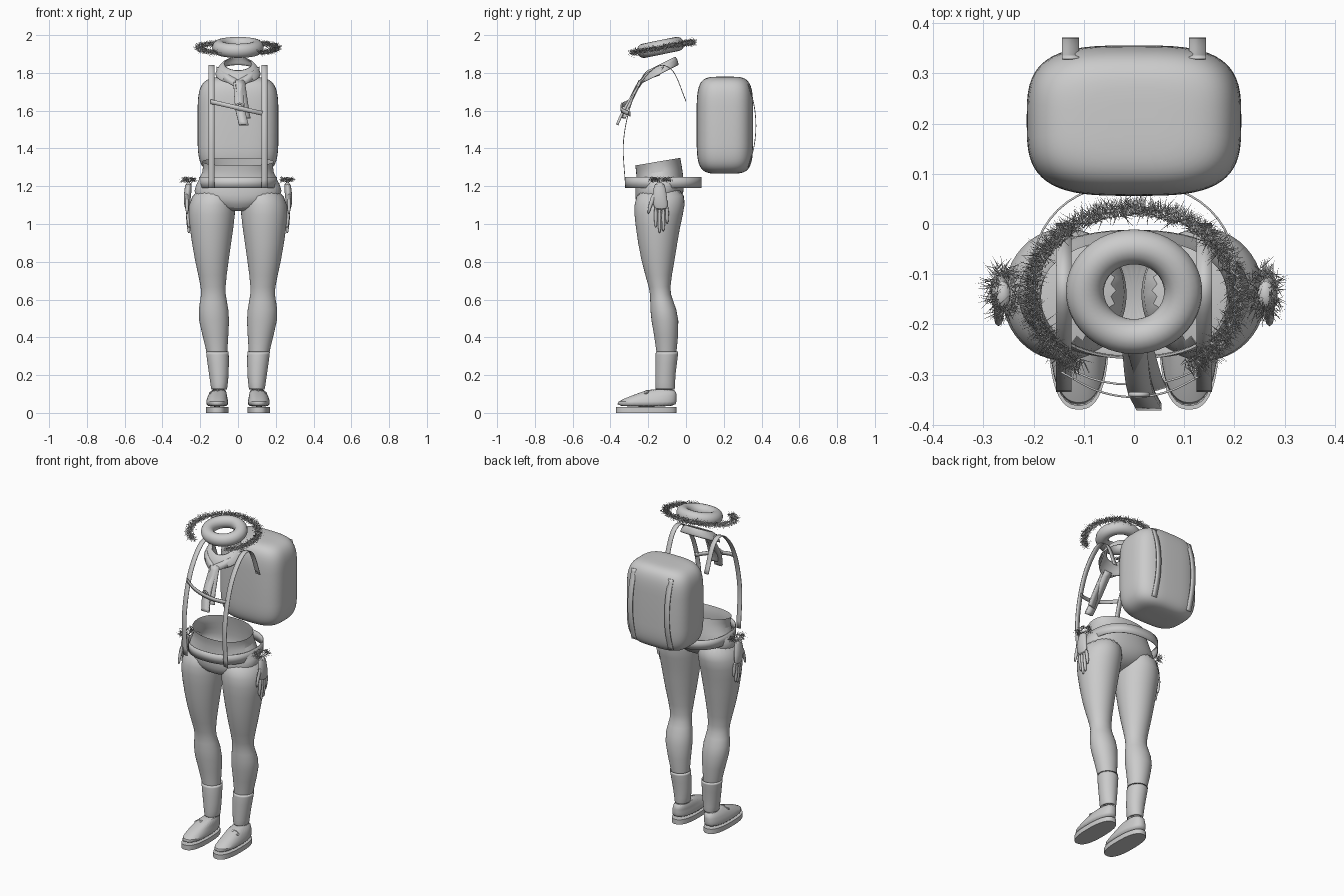
import bpy, bmesh, math, random
from mathutils import Vector

random.seed(4)
if "Cube" in bpy.data.objects:
    bpy.data.objects.remove(bpy.data.objects["Cube"])

grey = bpy.data.materials.new("plain grey")
grey.use_nodes = True
grey.diffuse_color = (.6, .6, .6, 1)
grey.node_tree.nodes["Principled BSDF"].inputs["Base Color"].default_value = grey.diffuse_color


def finish(name, verts, faces, smooth=True, subsurf=0, thick=0):
    """Make an object from geometry, with optional thickness and smoothing."""
    mesh = bpy.data.meshes.new(name)
    mesh.from_pydata(verts, [], faces)
    bm = bmesh.new()
    bm.from_mesh(mesh)
    bmesh.ops.recalc_face_normals(bm, faces=bm.faces)
    bm.to_mesh(mesh)
    bm.free()
    obj = bpy.data.objects.new(name, mesh)
    bpy.context.collection.objects.link(obj)
    mesh.materials.append(grey)
    if thick:
        modifier = obj.modifiers.new("thickness", "SOLIDIFY")
        modifier.thickness, modifier.offset = thick, 0
    if subsurf:
        modifier = obj.modifiers.new("smooth", "SUBSURF")
        modifier.levels = modifier.render_levels = subsurf
    if smooth:
        bpy.ops.object.select_all(action="DESELECT")
        obj.select_set(True)
        bpy.context.view_layer.objects.active = obj
        bpy.ops.object.shade_smooth_by_angle(angle=math.radians(40))


def signed_power(value, power):
    return math.copysign(abs(value) ** power, value)


def loft(name, rings, side=1, sides=24, power=2, tilt=0, bottom=True, top=True, subsurf=1, thick=0):
    """Stack of superellipse rings: z, centre x, centre y, radius x, radius y; side -1 mirrors in x."""
    verts, faces = [], []
    for z, cx, cy, rx, ry in rings:
        for i in range(sides):
            angle = math.tau * i / sides
            across = rx * signed_power(math.cos(angle), 2 / power)
            along = ry * signed_power(math.sin(angle), 2 / power)
            verts.append((side * (cx + across), cy + along, z + tilt * along))
    for start in range(0, len(verts) - sides, sides):
        for i in range(sides):
            a, b = start + i, start + (i + 1) % sides
            faces.append((a, b, b + sides, a + sides))
    if bottom:
        faces.append(tuple(range(sides)))
    if top:
        faces.append(tuple(range(len(verts) - sides, len(verts))))
    finish(name, verts, faces, subsurf=subsurf, thick=thick)


def smooth_path(points, steps=6):
    """Smooth path through the points."""
    p = [Vector(q) for q in points]
    p = [2 * p[0] - p[1]] + p + [2 * p[-1] - p[-2]]
    path = []
    for before, start, end, after in zip(p, p[1:], p[2:], p[3:]):
        for i in range(steps):
            t = i / steps
            leave, arrive = (end - before) / 2, (after - start) / 2
            bend = 3 * (end - start) - 2 * leave - arrive
            twist = 2 * (start - end) + leave + arrive
            path.append(start + leave * t + bend * t * t + twist * t * t * t)
    return path + [p[-2]]


def ribbon(name, points, width, axis=(1, 0, 0), thick=.004):
    """Flat band following a smooth path, spread along the axis."""
    path = smooth_path(points)
    half = Vector(axis) * width / 2
    verts = [v for q in path for v in (q - half, q + half)]
    faces = [(i, i + 1, i + 3, i + 2) for i in range(0, len(verts) - 2, 2)]
    finish(name, verts, faces, thick=thick)


def torus(name, location, major, minor, rotation=(0, 0, 0), scale=(1, 1, 1)):
    bpy.ops.mesh.primitive_torus_add(location=location, rotation=rotation, major_radius=major,
                                     minor_radius=minor, major_segments=48, minor_segments=16)
    obj = bpy.context.object
    obj.name, obj.scale = name, scale
    obj.data.materials.append(grey)
    bpy.ops.object.shade_smooth()


def fur(name, centre, radii, first, last, slope, count, longest):
    """Thin random spikes growing from an elliptical arc between two angles."""
    verts, faces = [], []
    for _ in range(count):
        angle = math.radians(random.uniform(first, last))
        out = Vector((math.cos(angle), math.sin(angle), 0))
        root = Vector(centre) + Vector((out.x * radii[0], out.y * radii[1], out.y * slope))
        root += Vector([random.uniform(-.01, .01) for _ in range(3)])
        grow = (out + Vector([random.gauss(0, 1) for _ in range(3)])).normalized()
        grow.z *= .6
        u = grow.orthogonal().normalized() * .001
        w = grow.cross(u).normalized() * .001
        k = len(verts)
        verts += [root + u, root - u + w, root - u - w, root + grow * random.uniform(longest / 2, longest)]
        faces += [(k, k + 1, k + 3), (k + 1, k + 2, k + 3), (k + 2, k, k + 3)]
    finish(name, verts, faces, smooth=False)


# Hips, open at the waist
loft("hips", [(1.07, 0, -.14, .04, .05), (1.1, 0, -.14, .14, .11), (1.15, 0, -.14, .24, .13),
              (1.2, 0, -.14, .23, .13), (1.28, 0, -.14, .18, .12), (1.33, 0, -.15, .19, .12)],
     sides=32, tilt=.17, top=False, power=2.2)

for side, word in ((1, "left"), (-1, "right")):
    # Leg from hip to ankle
    loft(word + "_leg", [(1.2, .12, -.13, .1, .12), (1.1, .14, -.14, .13, .14), (1, .14, -.15, .12, .12),
                         (.8, .14, -.15, .09, .09), (.65, .13, -.14, .06, .05), (.6, .13, -.13, .07, .06),
                         (.5, .13, -.11, .09, .08), (.33, .11, -.1, .05, .05), (.1, .1, -.11, .04, .04)],
         side)
    # Sock
    loft(word + "_sock", [(.12, .1, -.11, .04, .05), (.2, .1, -.11, .05, .05), (.33, .11, -.1, .06, .06)],
         side, bottom=False, top=False, thick=.005)
    # Shoe: sole, upper, laces and bow
    loft(word + "_sole", [(0, .11, -.21, .06, .16), (.03, .11, -.21, .06, .16)],
         side, power=2.5, subsurf=0, sides=48)
    loft(word + "_shoe", [(.03, .11, -.21, .06, .16), (.06, .11, -.21, .06, .16),
                          (.09, .11, -.17, .05, .12), (.13, .1, -.12, .04, .07)],
         side, power=2.4, sides=32)
    for i in range(3):
        y, z = .03 * i - .26, .01 * i + .09
        ribbon(word + "_lace", [(side * (.11 + dx), y, z - 8 * dx * dx) for dx in (-.04, 0, .04)],
               .01, (0, 1, 0), .006)
    for lean in (-1, 1):
        torus(word + "_lace_bow", (side * .11 + lean * .02, -.21, .11), .017, .004,
              (.4, lean * .3, 0), (1.2, .7, 1))

    # Hand: palm, four fingers and thumb
    loft(word + "_palm", [(1.23, .26, -.14, .02, .03), (1.13, .27, -.14, .02, .04),
                          (1.07, .27, -.13, .01, .04)], side)
    for i, tip in enumerate((.98, .95, .96, 1)):
        y = .02 * i - .16
        loft(word + "_finger", [(1.1, .27, y, .012, .011), (tip + .02, .26, y, .01, .009),
                                (tip, .26, y, .005, .004)], side, sides=12)
    loft(word + "_thumb", [(1.17, .27, -.16, .01, .02), (1.1, .27, -.19, .01, .01),
                           (1.05, .27, -.2, .006, .006)], side, sides=12)
    fur(word + "_cuff_fur", (side * .26, -.135, 1.235), (.02, .04), 0, 360, 0, 260, .035)

    # Shoulder strap and the strap on the back of the pack
    ribbon(word + "_shoulder_strap",
           [(side * .14, y, z) for y, z in ((-.32, 1.19), (-.33, 1.45), (-.27, 1.69),
                                            (-.16, 1.83), (-.07, 1.81), (0, 1.65))], .03)
    ribbon(word + "_pack_strap",
           [(side * .127, .37 - .04 * t * t, 1.52 + .22 * t) for t in (-1, -.5, 0, .5, 1)], .034)

# Backpack body, a soft rounded box
rings = []
for i in range(31):
    angle = math.radians(88 * (i / 15 - 1))
    spread = math.cos(angle) ** .42
    rise = signed_power(math.sin(angle), .42)
    rings.append((1.523 + .257 * rise, 0, .206, .214 * spread, .15 * spread))
loft("backpack", rings, sides=64, power=3.3, subsurf=0)

# Waist belt
loft("waist_belt", [(z, 0, -.12, .205, .2) for z in (1.19, 1.25)],
     sides=48, power=2.3, bottom=False, top=False, subsurf=0, thick=.004)

# Chest strap
ribbon("chest_strap", [(.145 * t, -.345 + .05 * t * t, 1.615 - .033 * t) for t in (-1, -.5, 0, .5, 1)],
       .024, (0, 0, 1))

# Neck scarf: sloping collar, crossed folds, ring and tails
loft("scarf_collar", [(1.85, 0, -.13, .07, .07), (1.83, 0, -.14, .1, .09), (1.79, 0, -.14, .12, .1)],
     sides=32, tilt=.5, bottom=False, top=False, thick=.008)
for side, word in ((1, "left"), (-1, "right")):
    ribbon(word + "_scarf_fold", [(side * .11, -.13, 1.81), (side * .07, -.21, 1.78), (0, -.25, 1.74)],
           .05, (0, .4, .9), .008)
ribbon("scarf_long_tail", [(0, -.23, 1.76), (.01, -.32, 1.62), (.03, -.365, 1.525)], .05, thick=.014)
ribbon("scarf_short_tail", [(.01, -.24, 1.76), (.03, -.31, 1.62), (.04, -.33, 1.56)],
       .05, (1, .3, 0), .008)
torus("scarf_ring", (.01, -.34, 1.62), .017, .005, (math.pi / 2, 0, 0))

# Padded neck ring and hood fur, open at the front
torus("neck_ring", (0, -.135, 1.935), .098, .038, (.2, 0, 0), (1, .93, 1))
fur("hood_fur", (0, -.14, 1.933), (.2, .165), -57, 237, .03, 3200, .04)
